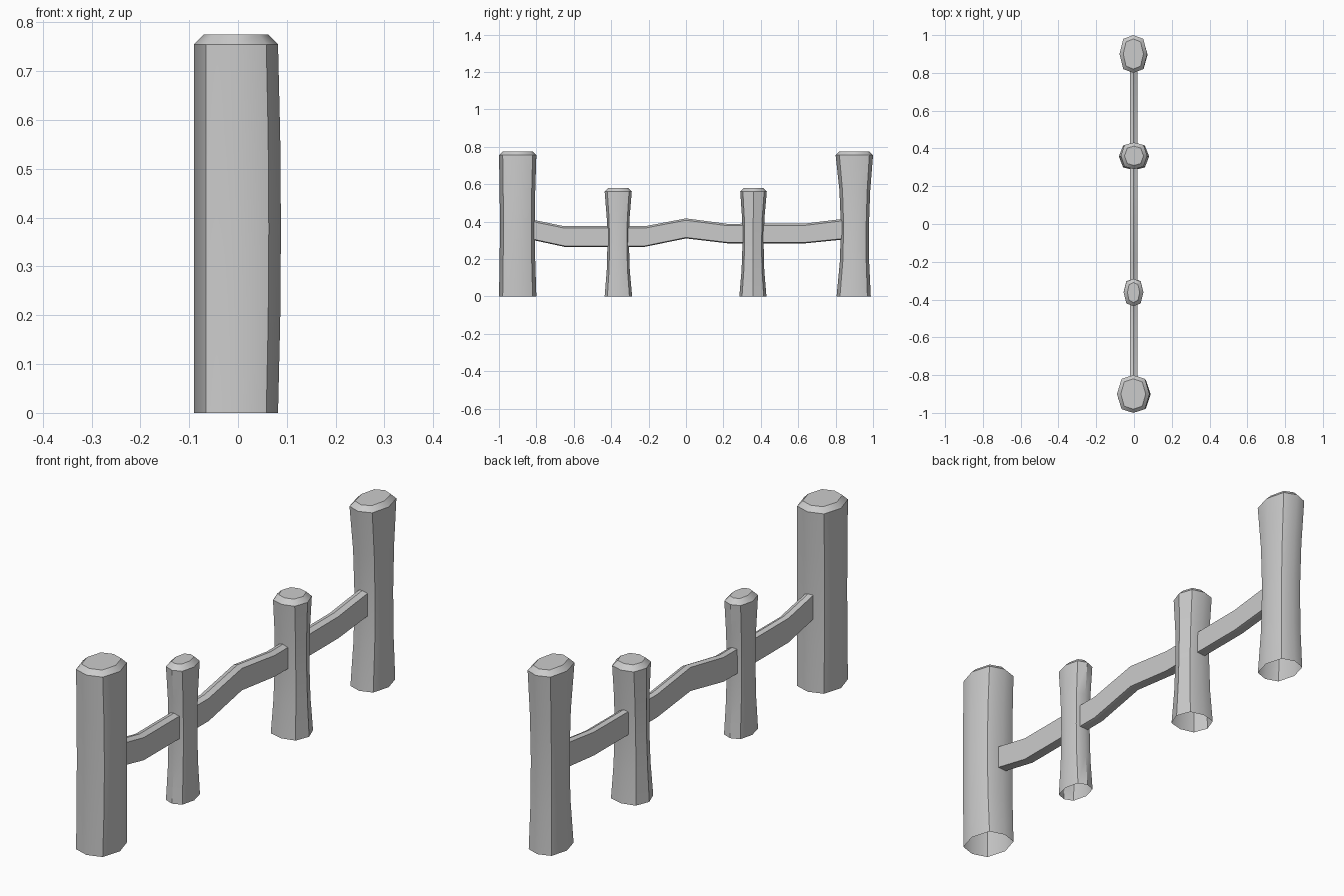
import bpy, bmesh, math

if "Cube" in bpy.data.objects:
    bpy.data.objects.remove(bpy.data.objects["Cube"])


def finish(name, bm):
    bmesh.ops.recalc_face_normals(bm, faces=bm.faces)
    me = bpy.data.meshes.new(name)
    bm.to_mesh(me)
    bm.free()
    ob = bpy.data.objects.new(name, me)
    bpy.context.collection.objects.link(ob)
    bpy.ops.object.select_all(action='DESELECT')
    ob.select_set(True)
    bpy.context.view_layer.objects.active = ob
    bpy.ops.object.shade_smooth_by_angle(angle=math.radians(40))
    return ob


def loft(bm, rings):
    rows = [[bm.verts.new(p) for p in r] for r in rings]
    n = len(rows[0])
    for a, b in zip(rows, rows[1:]):
        for i in range(n):
            j = (i + 1) % n
            bm.faces.new((a[i], a[j], b[j], b[i]))
    return rows


# bulged-square section: corners are sharp, side midpoints are soft
SECTION = [(1, 0), (.72, .8), (0, 1), (-.72, .8),
           (-1, 0), (-.72, -.8), (0, -1), (.72, -.8)]


def ring(ext, z, inset=0):
    x0, x1, y0, y1 = ext
    cx, cy = (x0 + x1) / 2, (y0 + y1) / 2
    rx, ry = (x1 - x0) / 2 - inset, (y1 - y0) / 2 - inset
    return [(cx + u * rx, cy + v * ry, z) for u, v in SECTION]


def post(name, height, base, waist, top):
    # wavy hewn post, open below, with a chamfered cap
    shoulder = height - .02
    rings = []
    for t in (0, .25, .5, .75, 1):
        wb, ww, wt = (1 - t) * (1 - 2 * t), 4 * t * (1 - t), t * (2 * t - 1)
        ext = [wb * b + ww * w + wt * c for b, w, c in zip(base, waist, top)]
        rings.append(ring(ext, t * shoulder))
    rings.append(ring(top, height, .02))
    bm = bmesh.new()
    bm.faces.new(loft(bm, rings)[-1])
    finish(name, bm)


# posts: extents (x min, x max, y min, y max) at base, waist and top
post("front_end_post", .775, (-.09, .082, -1, -.8),
     (-.09, .088, -.995, -.808), (-.09, .082, -1, -.8))
post("front_short_post", .58, (-.055, .05, -.435, -.288),
     (-.05, .046, -.42, -.305), (-.055, .05, -.435, -.29))
post("back_short_post", .58, (-.08, .08, .285, .43),
     (-.068, .068, .302, .415), (-.07, .07, .29, .432))
post("back_end_post", .775, (-.075, .072, .805, .988),
     (-.068, .065, .828, .978), (-.077, .07, .8, 1))

# crooked rail: y, underside z, top z
PATH = [(-.86, .31, .418), (-.65, .265, .375), (-.22, .265, .375),
        (0, .31, .417), (.22, .284, .388), (.64, .284, .39), (.87, .307, .418)]
bm = bmesh.new()
rows = loft(bm, [[(.018, y, lo + .005), (.018, y, hi - .01), (-.002, y, hi),
                  (-.021, y, hi - .005), (-.021, y, lo + .003), (-.002, y, lo)]
                 for y, lo, hi in PATH])
bm.faces.new(rows[0])
bm.faces.new(rows[-1])
finish("rail", bm)
